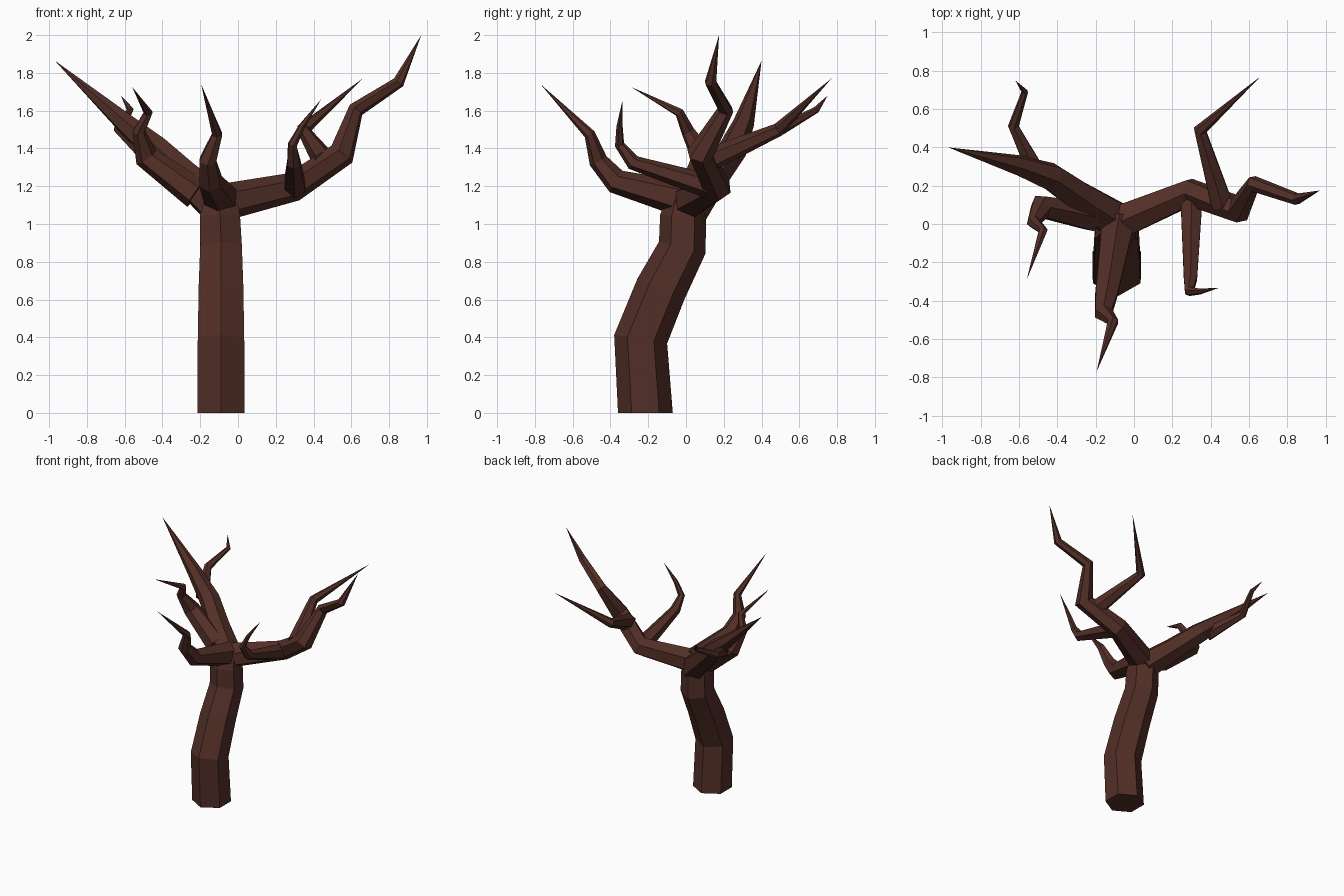
import bpy, bmesh, math
from mathutils import Vector

if "Cube" in bpy.data.objects:
    bpy.data.objects.remove(bpy.data.objects["Cube"])

bark = bpy.data.materials.new("dark_brown_bark")
bark.diffuse_color = (0.085, 0.028, 0.02, 1)
bark.use_nodes = True
bark.node_tree.nodes["Principled BSDF"].inputs["Base Color"].default_value = bark.diffuse_color


def limb(name, points, ref, start=None):
    """Six-sided flat tube through (x, y, z, radius); radius 0 makes a pointed tip."""
    pts = [Vector(p[:3]) for p in points]
    n = len(pts)
    dirs = [(pts[i + 1] - pts[i]).normalized() for i in range(n - 1)]
    bm = bmesh.new()
    rings = []
    u = Vector(ref)
    for i, p in enumerate(points):
        if i == 0:
            t = Vector(start) if start else dirs[0]
        elif i == n - 1:
            t = dirs[-1]
        else:
            t = (dirs[i - 1] + dirs[i]).normalized()
        u = (u - t * u.dot(t)).normalized()
        v = t.cross(u)
        if p[3] == 0:
            rings.append([bm.verts.new(pts[i])])
        else:
            rings.append([bm.verts.new(pts[i] + p[3] * (u * math.cos(k * math.pi / 3)
                          + v * math.sin(k * math.pi / 3))) for k in range(6)])
    bm.faces.new(rings[0][::-1])
    for a, b in zip(rings, rings[1:]):
        for k in range(6):
            j = (k + 1) % 6
            bm.faces.new((a[k], a[j], b[0]) if len(b) == 1 else (a[k], a[j], b[j], b[k]))
    if len(rings[-1]) > 1:
        bm.faces.new(rings[-1])
    bmesh.ops.recalc_face_normals(bm, faces=bm.faces)
    mesh = bpy.data.meshes.new(name)
    bm.to_mesh(mesh)
    bm.free()
    mesh.materials.append(bark)
    bpy.context.collection.objects.link(bpy.data.objects.new(name, mesh))


# Bent trunk
limb("trunk", [(-.09, -.215, 0, .145), (-.09, -.24, .39, .142), (-.09, -.133, .655, .136),
               (-.09, -.02, .875, .127), (-.095, -.015, 1.04, .122), (-.09, .0, 1.16, .09)],
     (0, -1, 0), (0, 0, 1))

# Right bough with two side branches
limb("right_bough", [(-.1, .0, 1.11, .1), (.295, .165, 1.197, .078), (.55, .075, 1.37, .072),
                     (.625, .21, 1.605, .043), (.85, .13, 1.75, .032), (.97, .175, 2, 0)], (0, 0, 1))
limb("right_back_branch", [(.46, .1, 1.33, .065), (.345, .49, 1.5, .036), (.66, .77, 1.77, 0)],
     (0, 0, 1))
limb("right_front_branch", [(.3, .12, 1.2, .065), (.295, -.28, 1.325, .04), (.288, -.352, 1.42, .026),
                            (.34, -.352, 1.52, .017), (.44, -.335, 1.66, 0)], (0, 0, 1))

# Left bough with two side branches
limb("left_bough", [(-.08, .01, 1.07, .11), (-.28, .14, 1.25, .088), (-.43, .245, 1.39, .078),
                    (-.6, .305, 1.535, .056), (-.97, .4, 1.865, 0)], (0, 0, 1))
limb("left_back_branch", [(-.5, .25, 1.4, .055), (-.63, .51, 1.505, .03),
                          (-.57, .69, 1.605, .018), (-.62, .75, 1.68, 0)], (0, 0, 1))
limb("left_front_branch", [(-.22, .04, 1.16, .085), (-.485, .09, 1.355, .065), (-.525, .01, 1.49, .036),
                           (-.475, -.035, 1.59, .025), (-.56, -.29, 1.725, 0)], (0, 0, 1))

# Bough reaching to the front
limb("front_bough", [(-.08, .03, 1.12, .1), (-.145, -.37, 1.225, .066), (-.16, -.465, 1.335, .05),
                     (-.11, -.51, 1.475, .03), (-.195, -.77, 1.74, 0)], (0, 0, 1))
